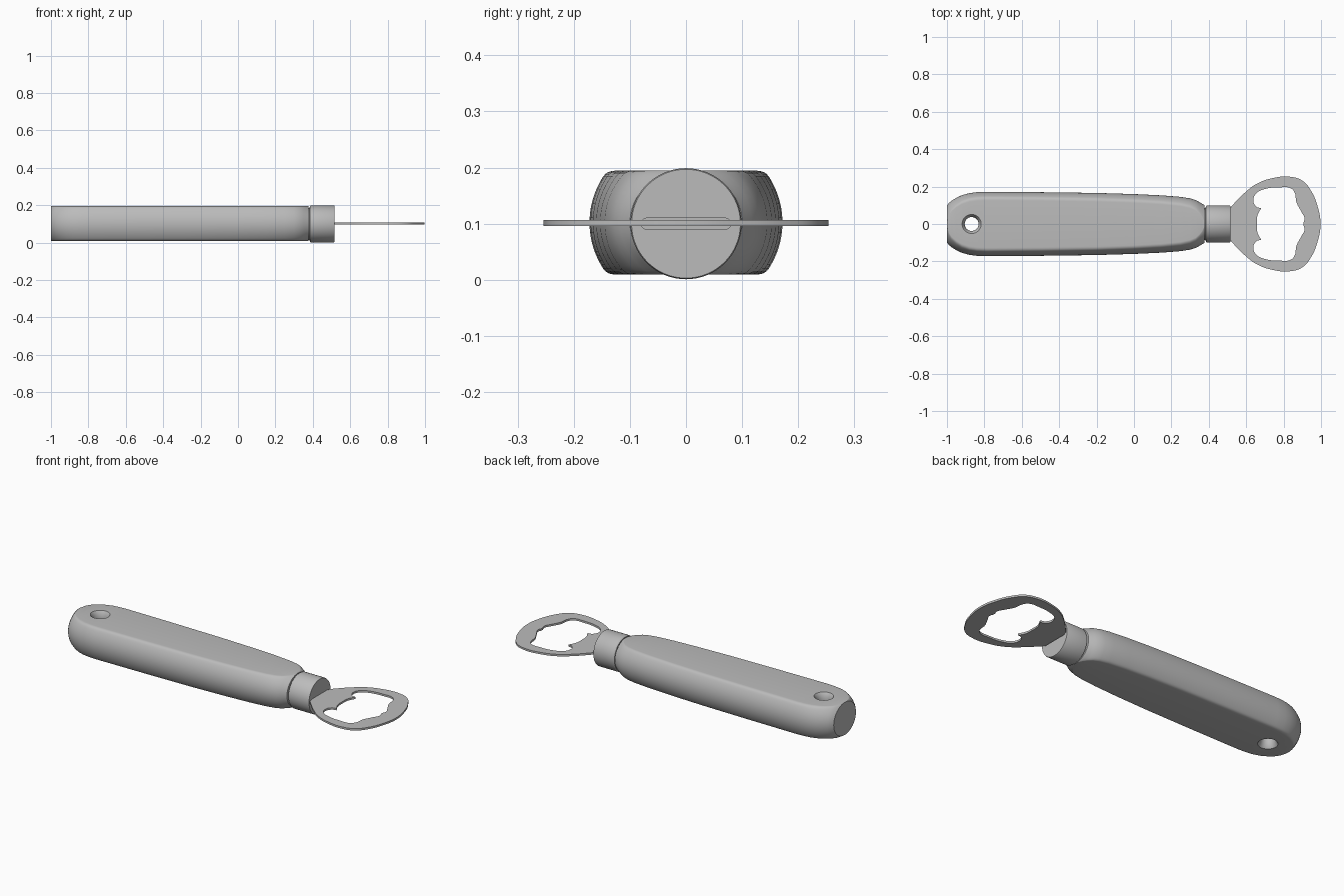
import bpy, bmesh, math
from mathutils import Vector

cube = bpy.data.objects.get("Cube")
if cube:
    bpy.data.objects.remove(cube, do_unlink=True)

GREY = 0.5
grey = bpy.data.materials.new("plain_grey")
grey.use_nodes = True
grey.diffuse_color = (GREY, GREY, GREY, 1)
grey.node_tree.nodes["Principled BSDF"].inputs["Base Color"].default_value = (GREY, GREY, GREY, 1)


def loft(name, rings):
    """Skin a list of equal-length closed rings and cap both ends."""
    bm = bmesh.new()
    loops = [[bm.verts.new(p) for p in ring] for ring in rings]
    n = len(loops[0])
    for a, b in zip(loops, loops[1:]):
        for i in range(n):
            j = (i + 1) % n
            bm.faces.new((a[i], a[j], b[j], b[i]))
    bm.faces.new(loops[0])
    bm.faces.new(loops[-1])
    bmesh.ops.recalc_face_normals(bm, faces=bm.faces)
    mesh = bpy.data.meshes.new(name)
    bm.to_mesh(mesh)
    bm.free()
    obj = bpy.data.objects.new(name, mesh)
    bpy.context.collection.objects.link(obj)
    mesh.materials.append(grey)
    return obj


def circle(radius, steps=64):
    return [(radius * math.cos(2 * math.pi * i / steps),
             radius * math.sin(2 * math.pi * i / steps)) for i in range(steps)]


def activate(obj):
    bpy.ops.object.select_all(action='DESELECT')
    obj.select_set(True)
    bpy.context.view_layer.objects.active = obj


def cut(obj, cutter):
    mod = obj.modifiers.new("cut", 'BOOLEAN')
    mod.operation = 'DIFFERENCE'
    mod.solver = 'EXACT'
    mod.object = cutter
    activate(obj)
    bpy.ops.object.modifier_apply(modifier=mod.name)
    bpy.data.objects.remove(cutter, do_unlink=True)


def smooth(obj, degrees=30):
    activate(obj)
    bpy.ops.object.shade_smooth_by_angle(angle=math.radians(degrees))


# Handle: turned barrel with flat top and bottom
MID, HALF, SQUASH = 0.102, 0.0925, 0.93


def handle_ring(x, r):
    b = r * SQUASH
    limit = math.asin(min(0.999, HALF / b))
    end = limit * 0.88
    side = [Vector((r * math.cos(t), b * math.sin(t)))
            for t in (end * i / 10 for i in range(11))]
    # Softened corner between the round side and the flat
    corner = Vector((r * math.cos(limit), HALF))
    flat = Vector((corner.x * 0.9, min(HALF, b)))
    for k in (1, 2, 3, 4):
        t = k / 4
        side.append(side[10] * (1 - t) ** 2 + corner * 2 * t * (1 - t) + flat * t * t)
    right = [(p.x, -p.y) for p in reversed(side[1:])] + [(p.x, p.y) for p in side]
    whole = right + [(-y, z) for y, z in reversed(right)]
    return [(x, y, MID + z) for y, z in whole]


stations = [(-1, 0.1), (-0.99, 0.112), (-0.975, 0.125), (-0.95, 0.14), (-0.92, 0.154),
            (-0.88, 0.165), (-0.84, 0.17), (-0.79, 0.172), (-0.5, 0.17), (-0.2, 0.166),
            (0, 0.16), (0.15, 0.153), (0.25, 0.145), (0.3, 0.137), (0.33, 0.128),
            (0.35, 0.117), (0.365, 0.108), (0.378, 0.1)]
handle = loft("handle", [handle_ring(x, r) for x, r in stations])

# Flared hanging hole through the handle
hole = [(-0.02, 0.052), (0.008, 0.052), (0.016, 0.046), (0.03, 0.04), (0.045, 0.037)]
hole += [(2 * MID - z, r) for z, r in reversed(hole)]
cut(handle, loft("hole_cutter", [[(-0.868 + a, b, z) for a, b in circle(r)] for z, r in hole]))
smooth(handle)

# Ferrule: metal collar with a slot for the blade
collar = [(0.35, 0.085), (0.383, 0.085), (0.384, 0.095), (0.39, 0.099), (0.511, 0.099), (0.515, 0.097)]
ferrule = loft("ferrule", [[(x, a, 0.1 + b) for a, b in circle(r)] for x, r in collar])
slot = [(s * (0.07 + 0.01 * math.cos(t)), 0.1 + 0.01 * s * math.sin(t))
        for s in (1, -1) for t in (math.radians(d) for d in range(-90, 91, 30))]
cut(ferrule, loft("slot_cutter", [[(x, y, z) for y, z in slot] for x in (0.48, 0.55)]))
smooth(ferrule)

# Blade: flat plate with a shaped opening and a two-pointed tooth
outer = [(0.475, 0.075), (0.515, 0.078), (0.518, 0.092), (0.59, 0.165), (0.66, 0.217), (0.75, 0.247),
         (0.83, 0.253), (0.9, 0.232), (0.945, 0.18), (0.98, 0.1), (0.997, 0)]
inner = [(0.657, 0), (0.66, 0.045), (0.68, 0.085), (0.655, 0.092), (0.638, 0.125), (0.655, 0.165),
         (0.7, 0.187), (0.78, 0.196), (0.84, 0.19), (0.86, 0.165), (0.868, 0.118),
         (0.895, 0.065), (0.912, 0.03), (0.905, 0)]
curve = bpy.data.curves.new("blade", 'CURVE')
curve.dimensions = '2D'
curve.fill_mode = 'BOTH'
curve.extrude = 0.0055
curve.resolution_u = 8
for half, sharp in ((outer, (0, 1, 2)), (inner, (2,))):
    corners = {half[i][0] for i in sharp}
    points = half + [(x, -y) for x, y in reversed(half) if y]
    spline = curve.splines.new('BEZIER')
    spline.use_cyclic_u = True
    spline.bezier_points.add(len(points) - 1)
    for bp, (x, y) in zip(spline.bezier_points, points):
        bp.co = (x, y, 0)
        kind = 'VECTOR' if x in corners else 'AUTO'
        bp.handle_left_type = bp.handle_right_type = kind
blade = bpy.data.objects.new("blade", curve)
bpy.context.collection.objects.link(blade)
blade.location.z = 0.101
activate(blade)
bpy.ops.object.convert(target='MESH')
blade = bpy.context.object
blade.data.materials.clear()
blade.data.materials.append(grey)
smooth(blade)
